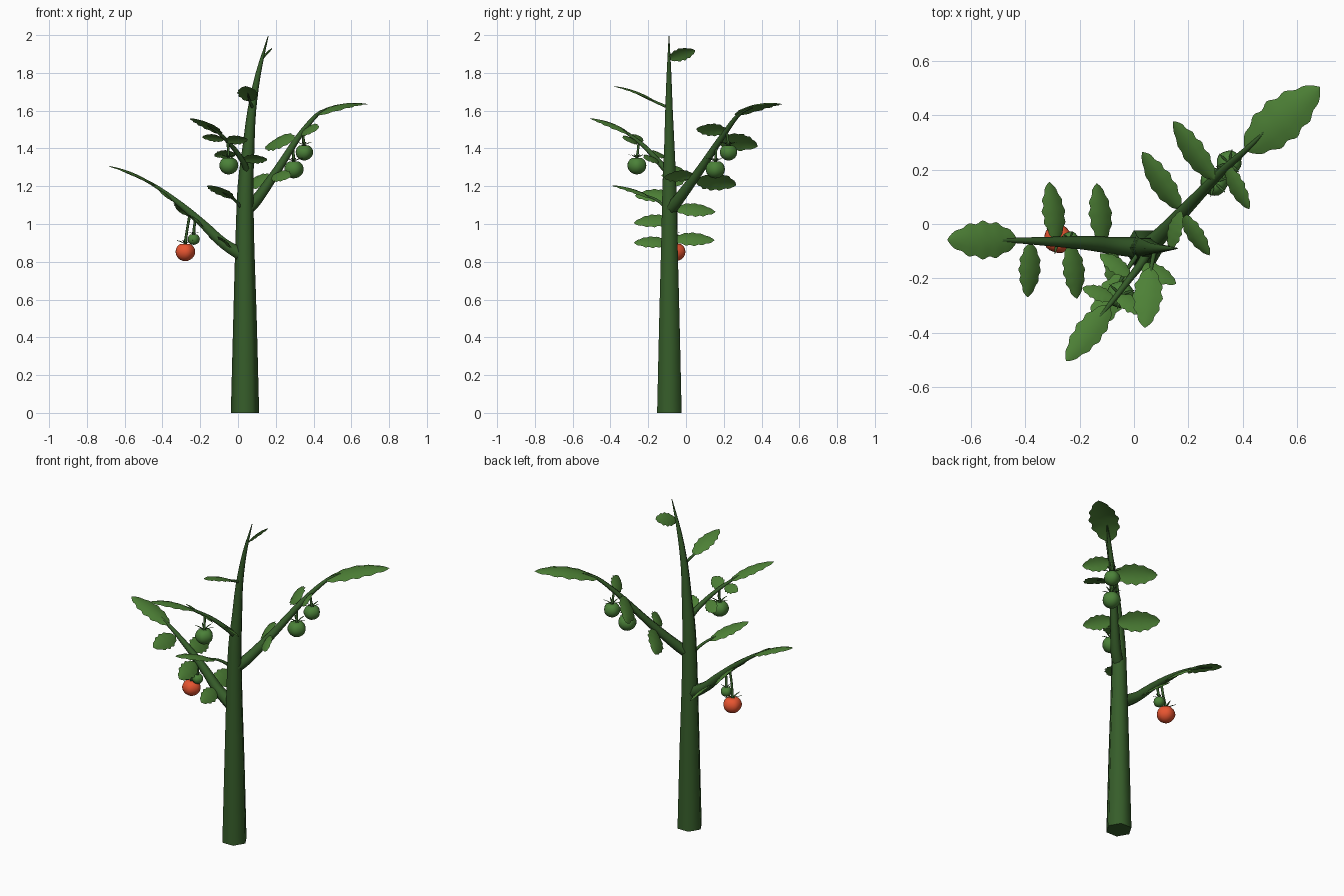
import bpy, bmesh, math
from mathutils import Vector as V

if "Cube" in bpy.data.objects:
    bpy.data.objects.remove(bpy.data.objects["Cube"])


def material(name, rgb):
    m = bpy.data.materials.new(name)
    m.diffuse_color = (*rgb, 1)
    m.use_nodes = True
    m.node_tree.nodes["Principled BSDF"].inputs["Base Color"].default_value = m.diffuse_color
    return m


STEM = material("stem_green", (0.037, 0.11, 0.023))
LEAF = material("leaf_green", (0.075, 0.22, 0.037))
UNRIPE = material("unripe_green", (0.07, 0.22, 0.04))
RED = material("ripe_red", (0.80, 0.09, 0.03))


def finish(name, bm, mat):
    bmesh.ops.recalc_face_normals(bm, faces=bm.faces)
    for f in bm.faces:
        f.smooth = len(f.verts) <= 4
    me = bpy.data.meshes.new(name)
    bm.to_mesh(me)
    bm.free()
    me.materials.append(mat)
    ob = bpy.data.objects.new(name, me)
    bpy.context.collection.objects.link(ob)
    return ob


def smooth_path(pts, steps):
    """Catmull-Rom through (x, y, z, radius) points."""
    p = [V(q) for q in pts]
    p = [2 * p[0] - p[1]] + p + [2 * p[-1] - p[-2]]
    out = []
    for i in range(1, len(p) - 2):
        a, b, c, d = p[i - 1:i + 3]
        for k in range(steps):
            t = k / steps
            out.append(0.5 * (2 * b + (c - a) * t + (2 * a - 5 * b + 4 * c - d) * t * t
                              + (3 * b - a - 3 * c + d) * t ** 3))
    return out + [p[-2]]


def tube(name, pts, sides=6, steps=4, ref=(1, 0, 0), mat=STEM):
    path = smooth_path(pts, steps)
    bm = bmesh.new()
    rings = []
    for i, q in enumerate(path):
        tan = (path[min(i + 1, len(path) - 1)] - path[max(i - 1, 0)]).to_3d().normalized()
        if name == "trunk" and i == 0:
            tan = V((0, 0, 1))
        u = V(ref)
        u = (u - tan * u.dot(tan)).normalized()
        w = tan.cross(u)
        rings.append([bm.verts.new(q.to_3d() + max(q.w, 0.001) * (
            u * math.cos(math.tau * k / sides) + w * math.sin(math.tau * k / sides)))
            for k in range(sides)])
    for a, b in zip(rings, rings[1:]):
        for k in range(sides):
            j = (k + 1) % sides
            bm.faces.new((a[k], a[j], b[j], b[k]))
    bm.faces.new(rings[0][::-1])
    bm.faces.new(rings[-1])
    return finish(name, bm, mat)


def leaf(name, base, tip, width, side=None, arch=0.06, waves=5, n=30, mat=LEAF):
    """Arched blade with a scalloped edge; side is the crosswise direction."""
    base, tip = V(base), V(tip)
    d = tip - base
    L = d.length
    d.normalize()
    s = V(side) if side else d.cross(V((0, 0, 1)))
    s = (s - d * s.dot(d)).normalized()
    nor = s.cross(d)
    if nor.z < 0:
        nor.negate()
    bm = bmesh.new()
    rows = []
    for i in range(n + 1):
        t = i / n
        half = width / 2 * max(math.sin(math.pi * t ** 0.9), 0) ** 0.65
        if waves:
            half *= 0.95 - 0.08 * math.cos(math.tau * waves * t)
        half = max(half, 0.001)
        c = base + d * L * t + nor * arch * L * 4 * t * (1 - t)
        rows.append([bm.verts.new(c + s * half * k / 2 - nor * half * 0.2 * (k / 2) ** 2)
                     for k in range(-2, 3)])
    for a, b in zip(rows, rows[1:]):
        for k in range(4):
            bm.faces.new((a[k], a[k + 1], b[k + 1], b[k]))
    return finish(name, bm, mat)


def fruit(name, c, r, mat, hang):
    """Lobed, dimpled berry with calyx and a stalk up to the branch."""
    c = V(c)
    bm = bmesh.new()
    bmesh.ops.create_uvsphere(bm, u_segments=20, v_segments=12, radius=r)
    for v in bm.verts:
        rad = math.hypot(v.co.x, v.co.y) / r
        lobe = 1 + 0.03 * rad * math.cos(5 * math.atan2(v.co.y, v.co.x))
        v.co = V((v.co.x * lobe, v.co.y * lobe, v.co.z * 0.95))
        if v.co.z > 0:
            v.co.z -= 0.2 * r * max(0, 1 - rad / 0.6)
    bmesh.ops.translate(bm, vec=c, verts=bm.verts)
    finish(name, bm, mat)
    top = c + V((0, 0, r * 0.78))
    for k in range(6):
        a = math.tau * k / 6 + 0.3
        out = V((math.cos(a), math.sin(a), 0))
        leaf(f"{name}_sepal_{k + 1}", top, top + out * r * 1.1 + V((0, 0, r * 0.4)),
             r * 0.2, arch=0.06, waves=0, n=6, mat=STEM)
    h = V(hang)
    mid = h.lerp(top, 0.5) + (h - c).cross(V((0, 0, 1))) * 0.15
    tube(name + "_stalk", [(*h, .008), (*mid, .007), (*top, .009)], 6, 3, mat=STEM)


# Trunk
tube("trunk", [(.037, -.088, 0, .075), (.037, -.088, .5, .062), (.036, -.088, .9, .05),
               (.04, -.088, 1.2, .042), (.055, -.088, 1.4, .032), (.073, -.09, 1.6, .023),
               (.108, -.09, 1.8, .014), (.16, -.09, 1.995, .002)], 6, 3)

# Branches
tube("left_branch", [(.03, -.088, .83, .04), (-.08, -.08, .90, .032), (-.175, -.07, .99, .026),
                     (-.3, -.065, 1.10, .018), (-.46, -.06, 1.215, .009),
                     (-.62, -.06, 1.285, .003)], ref=(0, 1, 0))
tube("right_branch", [(.04, -.09, 1.07, .034), (.10, -.04, 1.13, .03), (.205, .07, 1.28, .023),
                      (.32, .19, 1.46, .016), (.42, .28, 1.58, .01),
                      (.49, .35, 1.615, .003)], ref=(.7, -.7, 0))
tube("front_branch", [(.05, -.09, 1.27, .02), (.03, -.14, 1.325, .016), (-.03, -.22, 1.41, .012),
                      (-.10, -.31, 1.48, .008), (-.16, -.38, 1.52, .003)], ref=(.7, -.5, 0))

# End leaves of the branches
leaf("left_end_leaf", (-.43, -.06, 1.20), (-.688, -.058, 1.308), .14)
leaf("right_end_leaf", (.41, .27, 1.575), (.685, .505, 1.635), .17, arch=.08)
leaf("front_end_leaf", (-.09, -.30, 1.475), (-.25, -.505, 1.56), .105)

# Leaflets: the blade's crosswise direction follows its branch
A, B, C = (-.75, 0, .62), (.52, .5, .72), (-.45, -.6, .55)
LEAFLETS = {
    "left": (A, [((-.285, -.06, 1.08), (-.312, .155, 1.065), .11),
                 ((-.115, -.07, .92), (-.137, .15, .915), .11),
                 ((-.38, -.07, 1.15), (-.392, -.27, 1.15), .105),
                 ((-.235, -.075, 1.025), (-.21, -.275, 1.005), .105),
                 ((-.085, -.09, .905), (-.06, -.275, .90), .095)]),
    "right": (B, [((.295, .165, 1.45), (.145, .378, 1.41), .125),
                  ((.17, .055, 1.235), (.03, .265, 1.205), .125),
                  ((.34, .215, 1.49), (.425, .055, 1.505), .09),
                  ((.18, .035, 1.255), (.278, -.115, 1.25), .09)]),
    "front": (C, [((-.075, -.275, 1.45), (-.19, -.235, 1.46), .07),
                  ((-.015, -.19, 1.375), (-.125, -.11, 1.36), .075),
                  ((.025, -.15, 1.34), (.155, -.22, 1.345), .08),
                  ((-.065, -.265, 1.44), (.05, -.33, 1.45), .08)]),
}
for part, (side, items) in LEAFLETS.items():
    for i, (base, tip, w) in enumerate(items):
        leaf(f"{part}_leaflet_{i + 1}", base, tip, w, side)

# Single leaves growing from the trunk
tube("lower_leaf_stem", [(.03, -.09, 1.07, .01), (-.02, -.16, 1.13, .008),
                         (-.08, -.26, 1.165, .003)])
leaf("lower_trunk_leaf", (-.035, -.18, 1.135), (-.155, -.392, 1.205), .11)
tube("upper_leaf_stem", [(.078, -.09, 1.615, .009), (.062, -.17, 1.65, .007),
                         (.052, -.26, 1.69, .003)])
leaf("upper_trunk_leaf", (.06, -.16, 1.65), (.04, -.382, 1.73), .11)
leaf("top_trunk_leaf", (.13, -.09, 1.875), (.175, .048, 1.92), .085, (.6, -.2, .75))

# Fruit
fruit("ripe_fruit", (-.28, -.055, .853), .052, RED, (-.255, -.066, 1.05))
fruit("small_fruit", (-.235, -.06, .92), .032, UNRIPE, (-.225, -.068, 1.03))
fruit("right_fruit_1", (.295, .155, 1.29), .051, UNRIPE, (.29, .16, 1.41))
fruit("right_fruit_2", (.35, .225, 1.38), .046, UNRIPE, (.345, .215, 1.49))
fruit("front_fruit", (-.05, -.26, 1.31), .05, UNRIPE, (-.055, -.25, 1.435))
